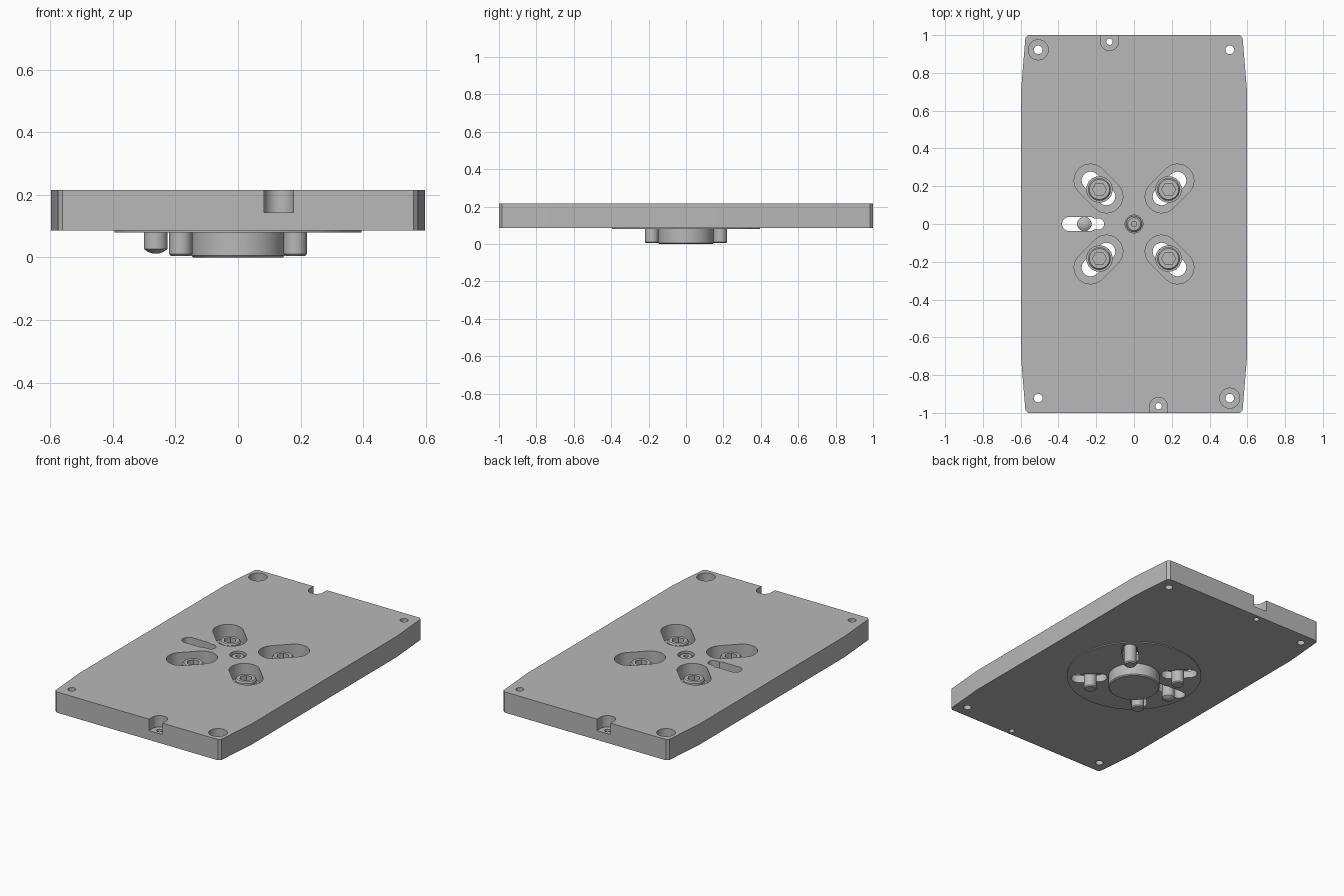
import bpy, bmesh, math
from mathutils import Vector

default = bpy.data.objects.get("Cube")
if default:
    bpy.data.objects.remove(default, do_unlink=True)

metal = bpy.data.materials.new("machined grey")
metal.use_nodes = True
GREY = (0.48, 0.48, 0.48, 1)
metal.diffuse_color = GREY
metal.node_tree.nodes["Principled BSDF"].inputs["Base Color"].default_value = GREY

TOP, BASE, DISC = 0.215, 0.085, 0.079


def finish(name, bm):
    bmesh.ops.recalc_face_normals(bm, faces=bm.faces)
    mesh = bpy.data.meshes.new(name)
    bm.to_mesh(mesh)
    bm.free()
    mesh.materials.append(metal)
    obj = bpy.data.objects.new(name, mesh)
    bpy.context.collection.objects.link(obj)
    return obj


def prism(name, outline, z0, z1):
    bm = bmesh.new()
    face = bm.faces.new([bm.verts.new((x, y, z0)) for x, y in outline])
    grown = bmesh.ops.extrude_face_region(bm, geom=[face])["geom"]
    verts = [g for g in grown if isinstance(g, bmesh.types.BMVert)]
    bmesh.ops.translate(bm, verts=verts, vec=(0, 0, z1 - z0))
    return finish(name, bm)


def circle(x, y, r, n=40):
    return [(x + r * math.cos(math.tau * i / n), y + r * math.sin(math.tau * i / n))
            for i in range(n)]


def stadium(a, b, r, n=20):
    a, b = Vector(a), Vector(b)
    heading = math.atan2(b.y - a.y, b.x - a.x)
    points = []
    for centre, start in ((b, heading - math.pi / 2), (a, heading + math.pi / 2)):
        for i in range(n + 1):
            t = start + math.pi * i / n
            points.append((centre.x + r * math.cos(t), centre.y + r * math.sin(t)))
    return points


def lathe(name, profile, x=0, y=0, n=40):
    """Closed solid of revolution from (radius, height) pairs."""
    bm = bmesh.new()
    rings = [[bm.verts.new((px, py, z)) for px, py in circle(x, y, r, n)]
             for r, z in profile]
    for low, high in zip(rings, rings[1:]):
        for i in range(n):
            j = (i + 1) % n
            bm.faces.new((low[i], low[j], high[j], high[i]))
    bm.faces.new(rings[0])
    bm.faces.new(rings[-1])
    return finish(name, bm)


def cut(obj, outline, z0, z1):
    cutter = prism("cutter", outline, z0, z1)
    cutter.hide_render = True
    mod = obj.modifiers.new("cut", 'BOOLEAN')
    mod.operation, mod.solver, mod.object = 'DIFFERENCE', 'EXACT', cutter
    bpy.context.view_layer.objects.active = obj
    bpy.ops.object.modifier_apply(modifier=mod.name)
    bpy.data.objects.remove(cutter, do_unlink=True)


# Plate with tapered ends and clipped corners
corner = [(0.597, 0.72), (0.575, 0.985), (0.56, 1.0)]
right = [(x, -y) for x, y in reversed(corner)] + corner
plate = prism("base_plate", right + [(-x, -y) for x, y in right], BASE, TOP)

# Raised disc and locating hub underneath
disc = prism("underside_disc", circle(0, 0, 0.395, 96), DISC, BASE)
hub = lathe("locating_hub", [(0.144, 0), (0.15, 0.006), (0.15, DISC)], n=64)

# Diagonal counterbored slots
QUADRANTS = [(1, 1), (-1, 1), (-1, -1), (1, -1)]
for sx, sy in QUADRANTS:
    inner, outer = (sx * 0.146, sy * 0.146), (sx * 0.23, sy * 0.23)
    cut(plate, stadium(inner, outer, 0.087), 0.125, 0.3)
    for part in (plate, disc):
        cut(part, stadium(inner, outer, 0.047), 0, 0.3)

# Stepped pin slot
for part in (plate, disc):
    cut(part, stadium((-0.343, 0), (-0.235, 0), 0.038), 0, 0.3)
    cut(part, stadium((-0.25, 0), (-0.188, 0), 0.03), 0, 0.3)

# Corner holes, two of them counterbored
for sx, sy in QUADRANTS:
    cut(plate, circle(sx * 0.507, sy * 0.922, 0.023), 0, 0.3)
    if sx != sy:
        cut(plate, circle(sx * 0.507, sy * 0.922, 0.053), 0.165, 0.3)

# End notches with small drilled holes
for s in (1, -1):
    cut(plate, stadium((s * 0.13, -s * 0.965), (s * 0.13, -s * 1.1), 0.047), 0.143, 0.3)
    cut(plate, circle(s * 0.13, -s * 0.965, 0.017), 0, 0.3)

# Centre screw in its recess
cut(plate, circle(0, 0, 0.047), 0.17, 0.3)
screw = lathe("centre_screw", [(0.042, 0.17), (0.042, 0.2), (0.034, 0.207)])
cut(screw, circle(0, 0, 0.014), 0.185, 0.3)

# Socket head bolts with washers
parts = [plate, disc, hub, screw]
for i, (sx, sy) in enumerate(QUADRANTS):
    x, y = sx * 0.183, sy * 0.183
    bolt = lathe(f"bolt_{i + 1}", [(0.031, 0.004), (0.037, 0.011), (0.037, 0.135),
                                   (0.06, 0.135), (0.06, 0.18), (0.053, 0.188)], x, y)
    cut(bolt, circle(x, y, 0.037, 6), 0.155, 0.3)
    washer = lathe(f"washer_{i + 1}", [(0.07, 0.125), (0.07, 0.136)], x, y)
    parts += [bolt, washer]

# Round-ended pin
parts.append(lathe("locating_pin", [(0.012, 0.013), (0.026, 0.018), (0.038, 0.027),
                                    (0.038, 0.105), (0.026, 0.114), (0.012, 0.118)],
                   -0.263, 0))

# Smooth round walls, keep machined edges sharp
bpy.ops.object.select_all(action='DESELECT')
for obj in parts:
    obj.select_set(True)
bpy.context.view_layer.objects.active = plate
bpy.ops.object.shade_smooth_by_angle(angle=math.radians(25))
